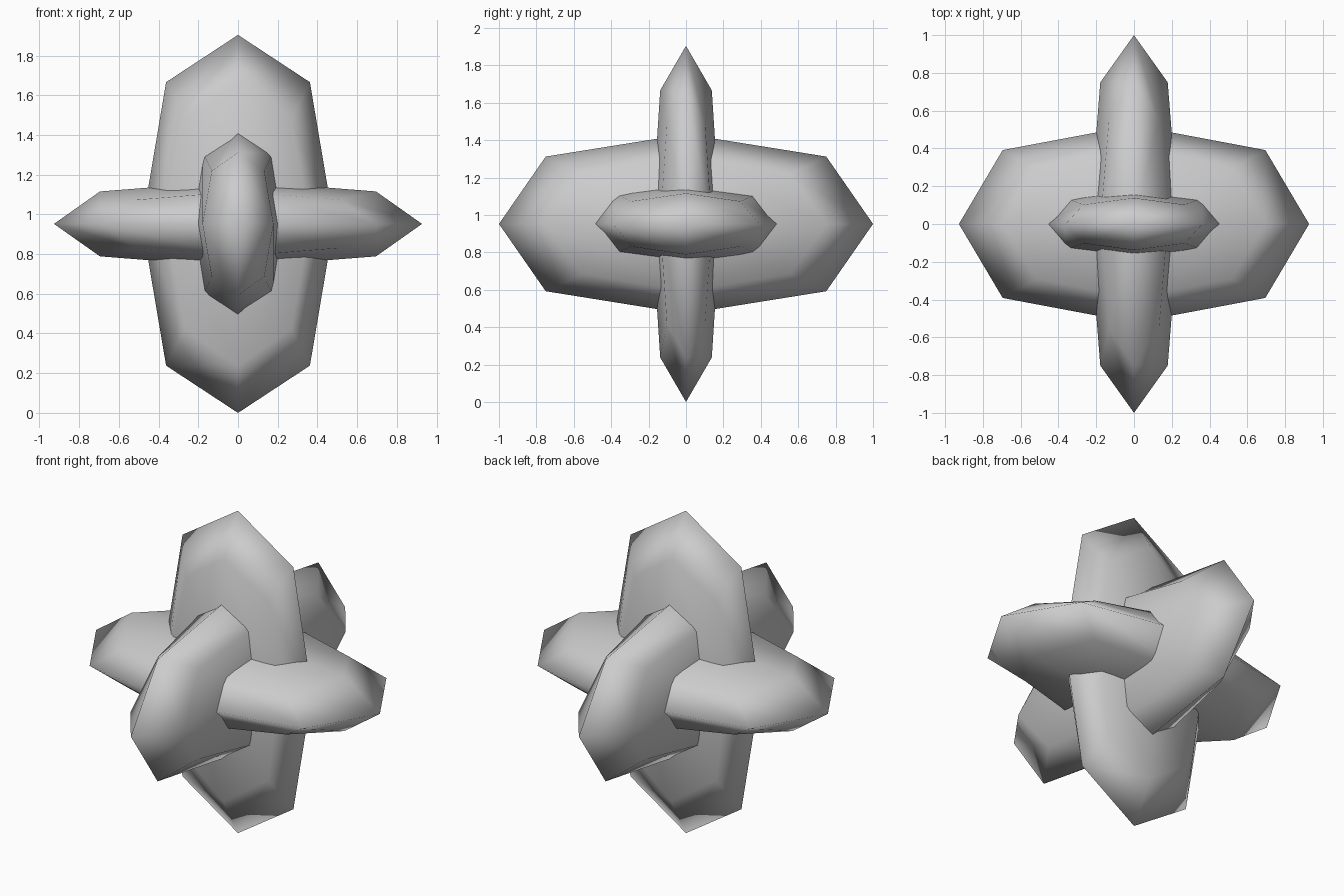
import bpy

default_cube = bpy.data.objects.get("Cube")
if default_cube:
    bpy.data.objects.remove(default_cube, do_unlink=True)

CENTRE_Z = 0.952

# Single plain grey for the whole model
grey = bpy.data.materials.new("plain_grey")
grey.use_nodes = True
colour = (0.6, 0.6, 0.6, 1.0)
grey.diffuse_color = colour
grey.node_tree.nodes["Principled BSDF"].inputs["Base Color"].default_value = colour


def rounded_slab(name, half_size):
    """Flat box softened by one subdivision step, smooth shaded."""
    bpy.ops.mesh.primitive_cube_add(size=2, location=(0, 0, CENTRE_Z))
    slab = bpy.context.object
    slab.name = name
    slab.scale = half_size
    bpy.ops.object.transform_apply(location=False, rotation=False, scale=True)
    soften = slab.modifiers.new("soften", 'SUBSURF')
    soften.levels = soften.render_levels = 1
    soften.use_limit_surface = False
    bpy.ops.object.modifier_apply(modifier=soften.name)
    bpy.ops.object.shade_smooth()
    slab.data.materials.append(grey)
    return slab


# Three mutually perpendicular slabs crossing at the centre
rounded_slab("upright_slab", (0.483, 0.184, 0.952))
rounded_slab("front_to_back_slab", (0.238, 1.0, 0.48))
rounded_slab("side_to_side_slab", (0.927, 0.522, 0.218))
